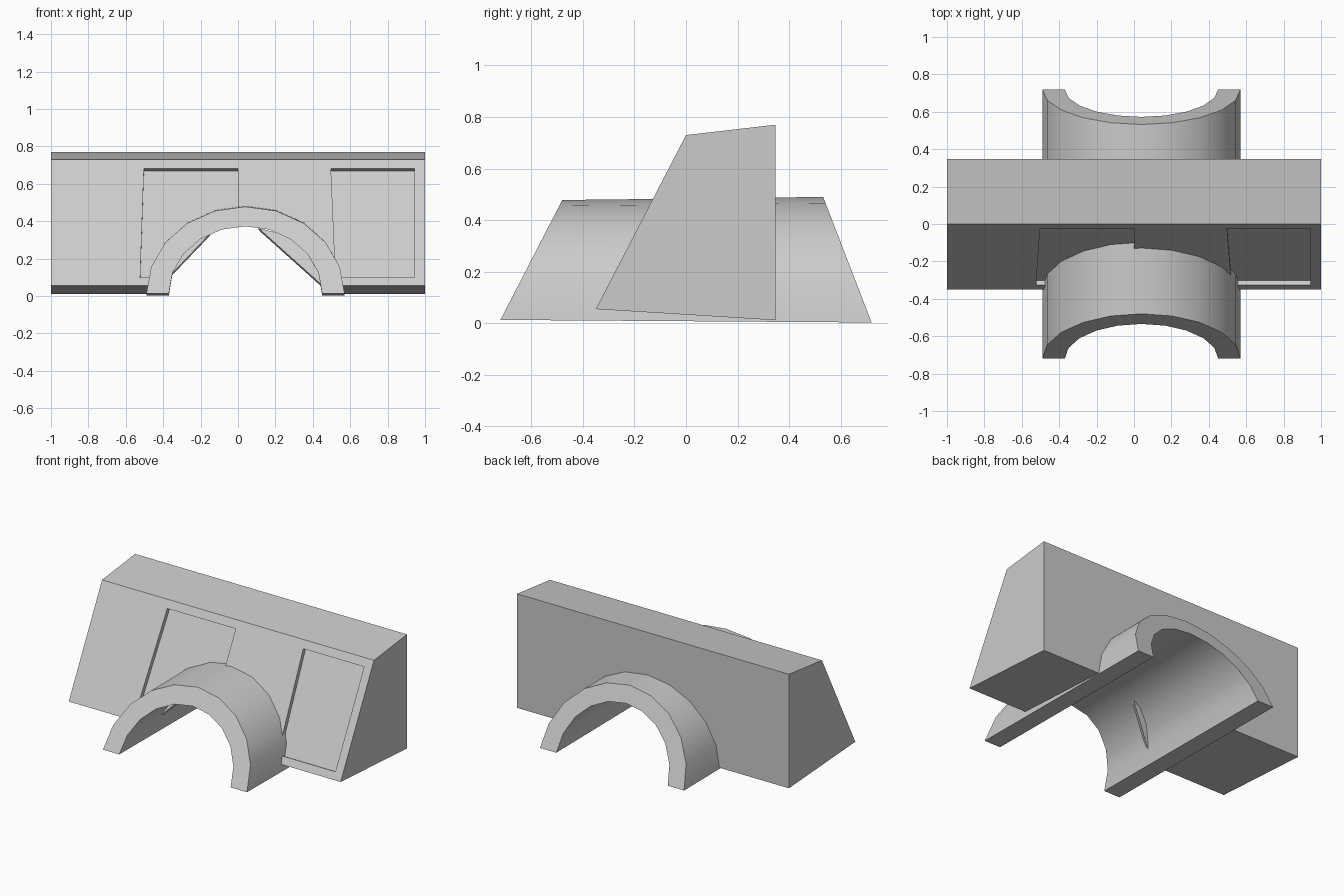
import bpy, bmesh, math
from mathutils import Vector

if "Cube" in bpy.data.objects:
    bpy.data.objects.remove(bpy.data.objects["Cube"])

SLOPE_N = Vector((0, -0.888, 0.460))  # normal of the leaning front face


def on_slope(x, z, out=0.0):
    """Point on the leaning front face, pushed outwards by out."""
    return Vector((x, -0.35 + (z - 0.055) * 0.35 / 0.675, z)) + SLOPE_N * out


def bridge(name, ring_a, ring_b):
    """Closed solid between two matching outlines."""
    bm = bmesh.new()
    a = [bm.verts.new(p) for p in ring_a]
    b = [bm.verts.new(p) for p in ring_b]
    n = len(a)
    bm.faces.new(a)
    bm.faces.new(b[::-1])
    for i in range(n):
        j = (i + 1) % n
        bm.faces.new((a[i], b[i], b[j], a[j]))
    bmesh.ops.recalc_face_normals(bm, faces=bm.faces)
    mesh = bpy.data.meshes.new(name)
    bm.to_mesh(mesh)
    bm.free()
    obj = bpy.data.objects.new(name, mesh)
    bpy.context.collection.objects.link(obj)
    return obj


def half_ellipse(rx, rz, base, steps=10):
    return [(0.04 + rx * math.cos(math.pi * i / steps),
             base + rz * math.sin(math.pi * i / steps)) for i in range(steps + 1)]


def arch_ring(base, top, y_base, y_top):
    """Arch section lying on a leaning end plane."""
    pts = half_ellipse(0.53, top - base, base)
    pts += half_ellipse(0.41, top - base - 0.105, base)[::-1]
    return [(x, y_base + (y_top - y_base) * (z - base) / (top - base), z)
            for x, z in pts]


def cut(target, cutter):
    cutter.hide_render = True
    cutter.hide_set(True)
    mod = target.modifiers.new(cutter.name, 'BOOLEAN')
    mod.operation = 'DIFFERENCE'
    mod.solver = 'EXACT'
    mod.object = cutter


# Wall block with leaning front
profile = [(-0.35, 0.055), (0, 0.73), (0.347, 0.77), (0.347, 0.012)]
wall = bridge("wall", [(-1, y, z) for y, z in profile], [(1, y, z) for y, z in profile])

# Tunnel opening through the wall, hidden inside the arch thickness
hole = half_ellipse(0.48, 0.42, 0.015)
hole = [(hole[0][0], -0.2)] + hole + [(hole[-1][0], -0.2)]
cut(wall, bridge("tunnel_cutter", [(x, -1, z) for x, z in hole],
                 [(x, 1, z) for x, z in hole]))

# Two shallow panels sunk into the front face
panels = {
    "left_panel_cutter": [(-0.503, 0.682), (0, 0.682), (0, 0.10), (-0.523, 0.10)],
    "right_panel_cutter": [(0.497, 0.682), (0.945, 0.682), (0.945, 0.10), (0.522, 0.10)],
}
for name, pts in panels.items():
    cut(wall, bridge(name, [on_slope(x, z, 0.05) for x, z in pts],
                     [on_slope(x, z, -0.027) for x, z in pts]))

# Arch lining with slanted ends
arch = bridge("arch_lining", arch_ring(0.013, 0.478, -0.72, -0.48),
              arch_ring(0.003, 0.49, 0.72, 0.532))
bpy.context.view_layer.objects.active = arch
arch.select_set(True)
bpy.ops.object.shade_smooth_by_angle(angle=math.radians(35))

# Wall corners showing inside the tunnel
corners = {
    "right_tunnel_corner": [(0.11, 0.365), (0.45, 0.06), (0.47, 0.16), (0.37, 0.30)],
    "left_tunnel_corner": [(-0.15, 0.335), (-0.365, 0.11), (-0.40, 0.17), (-0.30, 0.28)],
}
for name, pts in corners.items():
    bridge(name, [on_slope(x, z, -0.005) for x, z in pts],
           [on_slope(x, z, -0.027) for x, z in pts])
